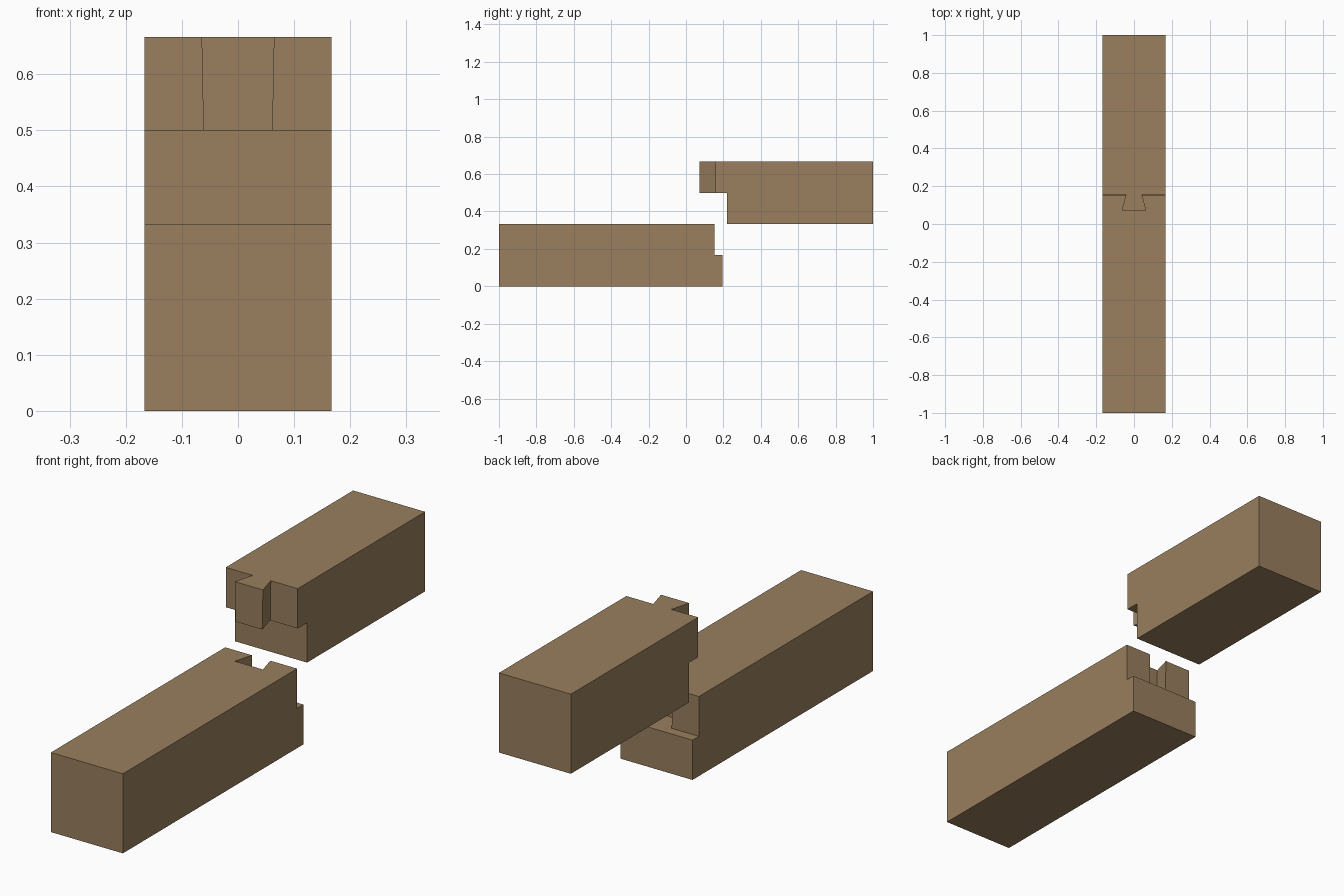
import bpy
import bmesh
from mathutils import Vector

cube = bpy.data.objects.get("Cube")
if cube:
    bpy.data.objects.remove(cube, do_unlink=True)

HALF_WIDTH = 1 / 6
HEIGHT = 1 / 3
STEP = HEIGHT / 2

wood = bpy.data.materials.new("brown_wood")
wood.use_nodes = True
wood.diffuse_color = (0.319, 0.212, 0.112, 1)
wood.node_tree.nodes["Principled BSDF"].inputs["Base Color"].default_value = wood.diffuse_color


def loft(name, start, end):
    """Closed solid between two matching outlines."""
    bm = bmesh.new()
    a = [bm.verts.new(p) for p in start]
    b = [bm.verts.new(p) for p in end]
    bm.faces.new(a)
    bm.faces.new(b)
    for i in range(len(a)):
        j = (i + 1) % len(a)
        bm.faces.new((a[i], a[j], b[j], b[i]))
    bmesh.ops.recalc_face_normals(bm, faces=bm.faces)
    mesh = bpy.data.meshes.new(name)
    bm.to_mesh(mesh)
    bm.free()
    mesh.materials.append(wood)
    obj = bpy.data.objects.new(name, mesh)
    bpy.context.collection.objects.link(obj)
    return obj


def beam(name, profile):
    """Stepped side profile (y, z) extruded across the width."""
    return loft(name, [(-HALF_WIDTH, y, z) for y, z in profile],
                [(HALF_WIDTH, y, z) for y, z in profile])


def dovetail(name, bottom, top):
    """Flared tail, slightly narrower at the bottom."""
    right = [(0.065, 0.072), (0.042, 0.157), (0.042, 0.175)]
    plan = right + [(-x, y) for x, y in reversed(right)]
    return loft(name, [(x * 0.95, y, bottom) for x, y in plan],
                [(x, y, top) for x, y in plan])


def combine(body, tool, operation):
    """Apply a boolean and remove the tool."""
    tool.hide_render = True
    mod = body.modifiers.new("joint", 'BOOLEAN')
    mod.operation = operation
    mod.solver = 'EXACT'
    mod.object = tool
    graph = bpy.context.evaluated_depsgraph_get()
    result = bpy.data.meshes.new_from_object(body.evaluated_get(graph))
    body.modifiers.clear()
    body.data = result
    bpy.data.objects.remove(tool, do_unlink=True)


# Lower beam: bottom ledge and dovetail socket
lower = beam("lower_beam", [(-1, 0), (0.195, 0), (0.195, STEP),
                            (0.153, STEP), (0.153, HEIGHT), (-1, HEIGHT)])
combine(lower, dovetail("socket_cutter", STEP, HEIGHT + 0.01), 'DIFFERENCE')

# Upper beam: overhanging shoulder and dovetail tail
upper = beam("upper_beam", [(1, HEIGHT), (0.219, HEIGHT), (0.219, HEIGHT + STEP),
                            (0.157, HEIGHT + STEP), (0.157, 2 * HEIGHT), (1, 2 * HEIGHT)])
combine(upper, dovetail("dovetail_tail", HEIGHT + STEP, 2 * HEIGHT), 'UNION')
